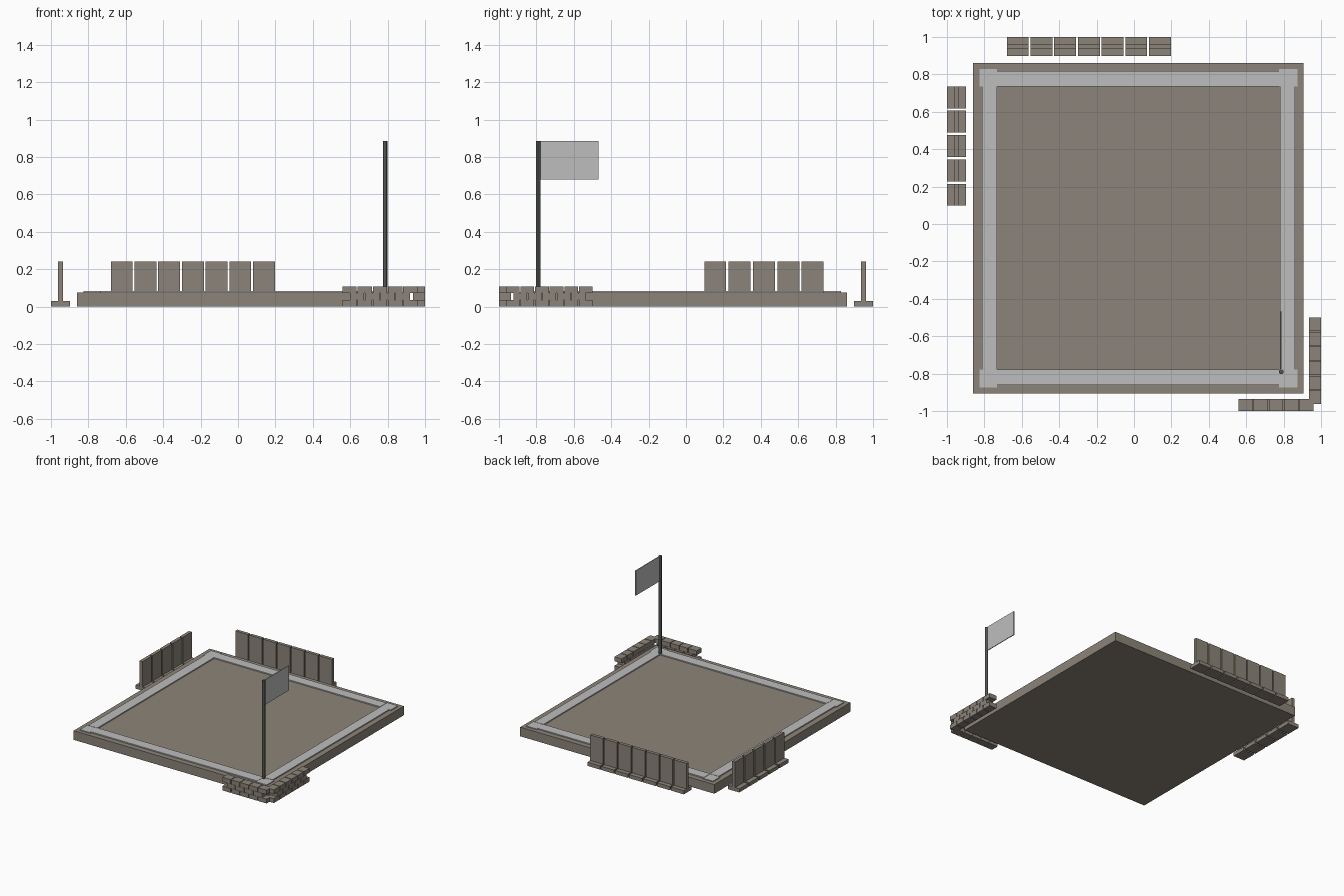
import bpy
import bmesh
from mathutils import Matrix, Vector

cube = bpy.data.objects.get("Cube")
if cube:
    bpy.data.objects.remove(cube, do_unlink=True)


def material(name, rgb):
    mat = bpy.data.materials.new(name)
    mat.use_nodes = True
    mat.diffuse_color = (*rgb, 1)
    bsdf = mat.node_tree.nodes["Principled BSDF"]
    bsdf.inputs["Base Color"].default_value = (*rgb, 1)
    bsdf.inputs["Roughness"].default_value = 0.8
    return mat


stone = material("warm stone", (0.262, 0.231, 0.192))
pale = material("pale grey", (0.515, 0.515, 0.515))
iron = material("dark iron", (0.08, 0.088, 0.076))


def boxes(name, mat, ranges):
    """One object made of boxes, each given as (x0, x1, y0, y1, z0, z1)."""
    bm = bmesh.new()
    for x0, x1, y0, y1, z0, z1 in ranges:
        centre = Vector((x0 + x1, y0 + y1, z0 + z1)) / 2
        size = (x1 - x0, y1 - y0, z1 - z0)
        bmesh.ops.create_cube(bm, size=1, matrix=Matrix.LocRotScale(centre, None, size))
    mesh = bpy.data.meshes.new(name)
    bm.to_mesh(mesh)
    bm.free()
    mesh.materials.append(mat)
    obj = bpy.data.objects.new(name, mesh)
    bpy.context.collection.objects.link(obj)
    return obj


def swap(box):
    """Turn a box laid along x into one laid along y."""
    return (*box[2:4], *box[0:2], *box[4:6])


# Ground slab
boxes("ground_slab", stone, [(-0.86, 0.905, -0.905, 0.86, 0, 0.075)])

# Pale path round the slab, with slightly wider corner pads
TOP, PATH = 0.075, 0.084
boxes("path_left", pale, [(-0.813, -0.732, -0.78, 0.737, TOP, PATH)])
boxes("path_right", pale, [(0.78, 0.86, -0.78, 0.737, TOP, PATH)])
boxes("path_front", pale, [(-0.735, 0.778, -0.862, -0.778, TOP, PATH)])
boxes("path_back", pale, [(-0.735, 0.778, 0.735, 0.817, TOP, PATH)])
boxes("path_corners", pale, [
    (x0, x1, y0, y1, TOP, PATH - 0.002)
    for x0, x1 in ((-0.825, -0.732), (0.775, 0.874))
    for y0, y1 in ((-0.874, -0.778), (0.735, 0.828))])


# Barriers: upright panels on flat feet
def barrier(name, start, pitch, count, near, along_y=False):
    for i in range(count):
        a = start + i * pitch
        b = a + 0.117
        parts = [(a, b, near, near + 0.102, 0, 0.03),
                 (a, b, near + 0.038, near + 0.065, 0.03, 0.24)]
        if along_y:
            parts = [swap(p) for p in parts]
        boxes(f"{name}_{i + 1}", stone, parts)


barrier("back_barrier", -0.68, 0.1267, 7, 0.898)
barrier("left_barrier", 0.098, 0.1302, 5, -1.0, along_y=True)


# Low brick walls round the front corner, middle course staggered
def brick_wall(name, start, pitch, count, near, along_y=False):
    gap, height = 0.005, 0.0365
    for row in range(3):
        middle = row == 1
        first = start + (pitch / 2 if middle else 0)
        bricks = []
        for i in range(count - middle):
            a = first + i * pitch
            bricks.append((a + gap / 2, a + pitch - gap / 2, near, near + 0.065,
                           row * height, (row + 1) * height - 0.001))
        if along_y:
            bricks = [swap(b) for b in bricks]
        boxes(f"{name}_course_{row + 1}", stone, bricks)


brick_wall("front_brick_wall", 0.555, 0.0815, 5, -1.0)
brick_wall("side_brick_wall", -0.965, 0.078, 6, 0.935, along_y=True)

# Flagpole and flag
bpy.ops.mesh.primitive_cylinder_add(vertices=12, radius=0.013, depth=0.81,
                                    location=(0.787, -0.79, 0.48))
pole = bpy.context.object
pole.name = "flagpole"
pole.data.materials.append(iron)
bpy.ops.object.shade_smooth_by_angle()
boxes("flag", pale, [(0.784, 0.79, -0.78, -0.468, 0.68, 0.885)])
